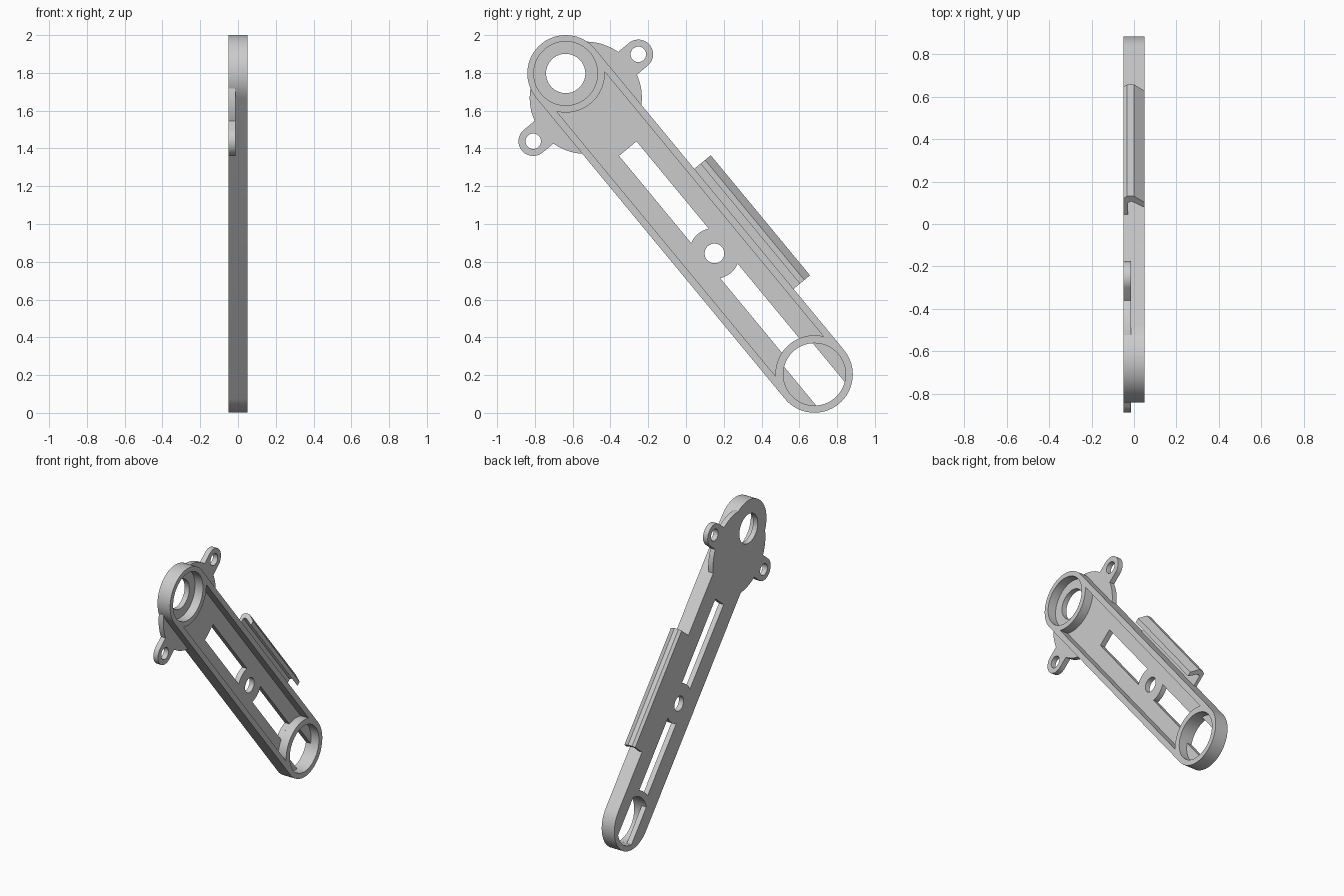
import bpy, bmesh
from math import cos, sin, asin, acos, radians, pi, atan2
from mathutils import Matrix, Vector

if "Cube" in bpy.data.objects:
    bpy.data.objects.remove(bpy.data.objects["Cube"], do_unlink=True)

# Arm frame: s runs down the arm, t across it, x is thickness
TOP, END = Vector((0, -0.637, 1.797)), Vector((0, 0.68, 0.204))
S = (END - TOP).normalized()
X = Vector((1, 0, 0))
T = X.cross(S)
LEN = (END - TOP).length
BACK, FLOOR, FRONT = -0.05, -0.013, 0.05
R, RING, INNER, BORE = 0.203, 0.207, 0.165, 0.165
OUT = 0.1

grey = bpy.data.materials.new("grey")
grey.use_nodes = True
grey.diffuse_color = (0.6, 0.6, 0.6, 1)
grey.node_tree.nodes["Principled BSDF"].inputs["Base Color"].default_value = (0.6, 0.6, 0.6, 1)


def prism(name, pts, lo, hi, axes=(S, T, X)):
    """Extrude a flat profile given in two arm axes along the third."""
    a, b, c = axes
    bm = bmesh.new()
    face = bm.faces.new([bm.verts.new(TOP + a * p + b * q + c * lo) for p, q in pts])
    new = bmesh.ops.extrude_face_region(bm, geom=[face])["geom"]
    bmesh.ops.translate(bm, vec=c * (hi - lo), verts=[v for v in new if isinstance(v, bmesh.types.BMVert)])
    bmesh.ops.recalc_face_normals(bm, faces=bm.faces)
    mesh = bpy.data.meshes.new(name)
    bm.to_mesh(mesh)
    bm.free()
    mesh.materials.append(grey)
    ob = bpy.data.objects.new(name, mesh)
    bpy.context.collection.objects.link(ob)
    return ob


def arc(s, t, r, a0, a1, n=32):
    return [(s + r * cos(a0 + (a1 - a0) * i / n), t + r * sin(a0 + (a1 - a0) * i / n)) for i in range(n + 1)]


def circle(s, t, r, n=64):
    return arc(s, t, r, 0, 2 * pi, n)[:-1]


def combine(ob, other, operation):
    mod = ob.modifiers.new(operation, "BOOLEAN")
    mod.operation, mod.solver, mod.object = operation, "EXACT", other
    bpy.context.view_layer.objects.active = ob
    bpy.ops.object.modifier_apply(modifier=mod.name)
    bpy.data.objects.remove(other, do_unlink=True)


def cut(ob, pts, lo=-OUT, hi=OUT):
    combine(ob, prism("cutter", pts, lo, hi), "DIFFERENCE")


# Rounded bar
arm = prism("arm", arc(0, 0, R, pi / 2, 3 * pi / 2) + arc(LEN, 0, R, -pi / 2, pi / 2), BACK, FRONT)

# Mounting disc with two ears, one outline
DISC_S, DISC_R, EAR_T, EAR_R = 0.167, 0.297, 0.361, 0.078
k = asin(EAR_R / DISC_R)
plate = []
for side in (0, pi):
    plate += arc(DISC_S, 0, DISC_R, side - pi / 2 + k, side + pi / 2 - k)
    plate += arc(DISC_S, EAR_T if side == 0 else -EAR_T, EAR_R, side, side + pi, 24)
combine(arm, prism("plate", plate, BACK, FLOOR), "UNION")

# Pocket between the two end rings
w = asin(INNER / RING)
cut(arm, arc(0, 0, RING, -w, w) + arc(LEN, 0, RING, pi - w, pi + w), FLOOR, OUT)

# Bearing seats and holes
cut(arm, circle(0, 0, 0.169), FLOOR, OUT)
cut(arm, circle(0, 0, 0.104))
cut(arm, circle(LEN, 0, BORE), FLOOR, OUT)
k = asin(0.098 / BORE)
cut(arm, arc(LEN, 0, BORE, -k, k) + arc(LEN, 0, BORE, pi - k, pi + k))
for side in (-1, 1):
    cut(arm, circle(DISC_S, side * EAR_T, 0.041, 32))

# Pivot hole and the slots curving around it
MID, BOSS, HALF = 1.236, 0.135, 0.06
cut(arm, circle(MID, 0, 0.052, 40))
k = asin(HALF / BOSS)
cut(arm, [(0.516, HALF), (0.516, -HALF)] + arc(MID, 0, BOSS, pi + k, pi - k, 12))
e = asin(HALF / RING)
cut(arm, arc(MID, 0, BOSS, -k, k, 12) + arc(LEN, 0, RING, pi - e, pi + e, 12))

# Hooked side rail
hook = [(0.19, BACK), (0.302, BACK), (0.316, -0.032), (0.316, 0.0), (0.277, FRONT),
        (0.246, FRONT), (0.284, -0.012), (0.276, -0.028), (0.19, -0.028)]
rail = prism("side_rail", hook, 0.823, 1.648, (T, X, S))

bpy.ops.object.select_all(action="DESELECT")
arm.select_set(True)
bpy.context.view_layer.objects.active = arm
bpy.ops.object.shade_smooth_by_angle(angle=radians(30))
